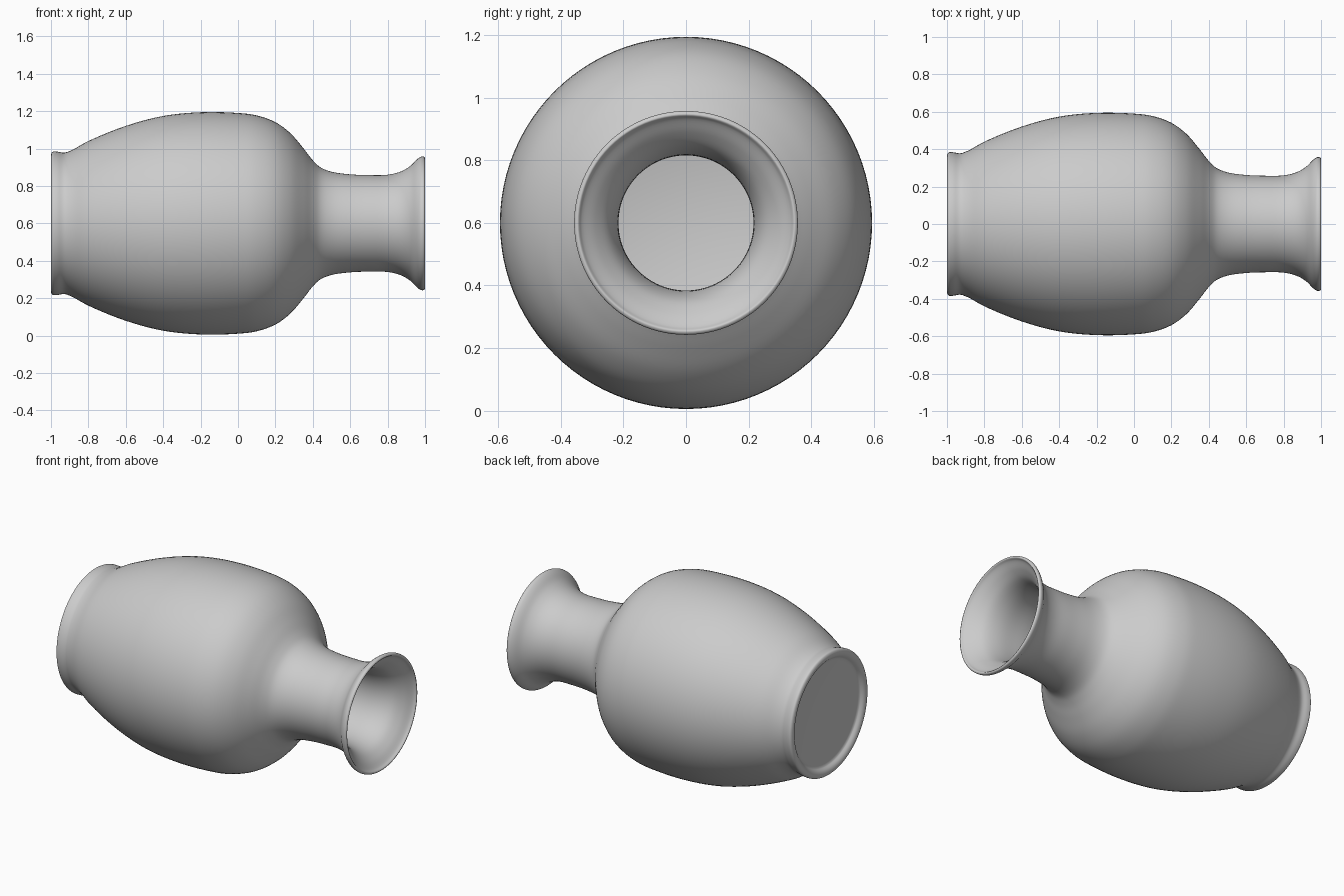
import bpy, bmesh, math
from mathutils import Vector

if "Cube" in bpy.data.objects:
    bpy.data.objects.remove(bpy.data.objects["Cube"])

AXIS_Z = 0.6
SEGMENTS = 96


def smooth_path(points, steps=5):
    """Catmull-Rom curve through (x, radius) points."""
    pts = [Vector(p) for p in points]
    pts = [2 * pts[0] - pts[1]] + pts + [2 * pts[-1] - pts[-2]]
    path = []
    for a, b, c, d in zip(pts, pts[1:], pts[2:], pts[3:]):
        # centripetal-style tangents cope with uneven spacing
        t1, t2, t3 = [max((q - p).length ** 0.5, 1e-4) for p, q in ((a, b), (b, c), (c, d))]
        m1 = t2 * ((b - a) / t1 - (c - a) / (t1 + t2) + (c - b) / t2)
        m2 = t2 * ((c - b) / t2 - (d - b) / (t2 + t3) + (d - c) / t3)
        for i in range(steps):
            t = i / steps
            path.append((2*t**3 - 3*t*t + 1) * b + (t**3 - 2*t*t + t) * m1
                        + (3*t*t - 2*t**3) * c + (t**3 - t*t) * m2)
    path.append(pts[-2])
    return path


def lathe(name, path):
    """Revolve a path about the horizontal x axis."""
    bm = bmesh.new()
    rings = []
    for x, r in path:
        if r < 1e-5:
            rings.append([bm.verts.new((x, 0, AXIS_Z))])
            continue
        rings.append([bm.verts.new((x, r * math.sin(a), AXIS_Z + r * math.cos(a)))
                      for a in (2 * math.pi * k / SEGMENTS for k in range(SEGMENTS))])
    for p, q in zip(rings, rings[1:]):
        for k in range(SEGMENTS):
            n = (k + 1) % SEGMENTS
            if len(p) == 1:
                bm.faces.new((p[0], q[n], q[k]))
            elif len(q) == 1:
                bm.faces.new((p[k], p[n], q[0]))
            else:
                bm.faces.new((p[k], p[n], q[n], q[k]))
    bmesh.ops.recalc_face_normals(bm, faces=bm.faces)
    mesh = bpy.data.meshes.new(name)
    bm.to_mesh(mesh)
    bm.free()
    obj = bpy.data.objects.new(name, mesh)
    bpy.context.collection.objects.link(obj)
    bpy.context.view_layer.objects.active = obj
    obj.select_set(True)
    bpy.ops.object.shade_smooth_by_angle(angle=math.radians(40))
    return obj


# slightly recessed underside of the foot
base = [(-0.975, 0), (-0.975, 0.31)]
# foot, belly, shoulder, neck, flared lip
outer = [(-0.978, 0.325), (-0.995, 0.345), (-1.0, 0.365), (-0.992, 0.382), (-0.97, 0.384),
         (-0.93, 0.378), (-0.89, 0.391), (-0.8, 0.44), (-0.6, 0.521), (-0.4, 0.574),
         (-0.2, 0.594), (0.0, 0.59), (0.1, 0.577), (0.2, 0.541), (0.28, 0.482),
         (0.35, 0.401), (0.4, 0.337), (0.44, 0.3), (0.5, 0.276), (0.6, 0.262),
         (0.7, 0.258), (0.8, 0.26), (0.87, 0.277), (0.92, 0.306), (0.96, 0.345),
         (0.98, 0.357), (0.995, 0.356), (1.0, 0.346),
         # inside wall
         (0.985, 0.333), (0.95, 0.29), (0.9, 0.248), (0.82, 0.222), (0.7, 0.216),
         (0.6, 0.219), (0.5, 0.232), (0.42, 0.258), (0.36, 0.31), (0.3, 0.39), (0.22, 0.475),
         (0.1, 0.53), (0.0, 0.548), (-0.2, 0.553), (-0.4, 0.533), (-0.6, 0.48),
         (-0.8, 0.4), (-0.92, 0.33)]
floor = [(-0.935, 0.3), (-0.935, 0)]

lathe("vase", base + [tuple(p) for p in smooth_path(outer)] + floor)
